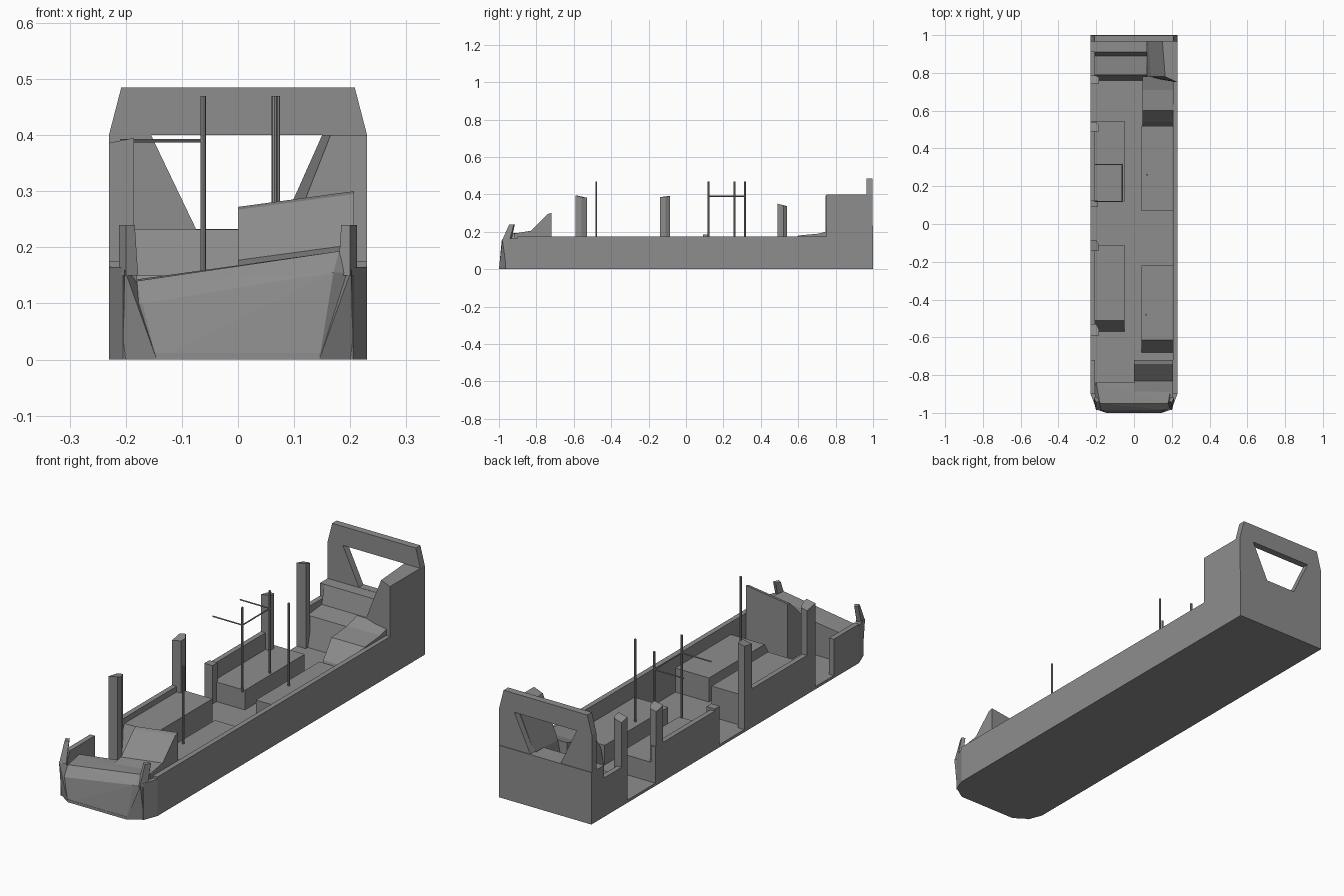
import bpy, bmesh
from mathutils import Vector

cube = bpy.data.objects.get("Cube")
if cube:
    bpy.data.objects.remove(cube)

grey = bpy.data.materials.new("plain_grey")
grey.use_nodes = True
tone = (0.27, 0.27, 0.27, 1)
grey.diffuse_color = tone
grey.node_tree.nodes["Principled BSDF"].inputs["Base Color"].default_value = tone


def finish(name, bm):
    bmesh.ops.recalc_face_normals(bm, faces=bm.faces)
    mesh = bpy.data.meshes.new(name)
    bm.to_mesh(mesh)
    bm.free()
    mesh.materials.append(grey)
    obj = bpy.data.objects.new(name, mesh)
    bpy.context.collection.objects.link(obj)
    return obj


def loft(name, ring_a, ring_b):
    """Solid between two rings with the same number of points."""
    bm = bmesh.new()
    a = [bm.verts.new(p) for p in ring_a]
    b = [bm.verts.new(p) for p in ring_b]
    bm.faces.new(a)
    bm.faces.new(b)
    for i in range(len(a)):
        j = (i + 1) % len(a)
        bm.faces.new((a[i], a[j], b[j], b[i]))
    return finish(name, bm)


def hull(name, points):
    bm = bmesh.new()
    for p in points:
        bm.verts.new(p)
    result = bmesh.ops.convex_hull(bm, input=bm.verts)
    bmesh.ops.delete(bm, geom=list(set(result["geom_interior"] + result["geom_unused"])), context="VERTS")
    bmesh.ops.dissolve_limit(bm, angle_limit=0.01, verts=bm.verts, edges=bm.edges)
    return finish(name, bm)


def along_x(name, profile, x0, x1):
    return loft(name, [(x0, y, z) for y, z in profile], [(x1, y, z) for y, z in profile])


def along_y(name, profile, y0, y1):
    return loft(name, [(x, y0, z) for x, z in profile], [(x, y1, z) for x, z in profile])


def along_z(name, plan, z0, z1):
    return loft(name, [(x, y, z0) for x, y in plan], [(x, y, z1) for x, y in plan])


def box(name, x0, x1, y0, y1, z0, z1):
    return along_z(name, [(x0, y0), (x1, y0), (x1, y1), (x0, y1)], z0, z1)


def rod(name, start, end, radius=0.005):
    start, end = Vector(start), Vector(end)
    bm = bmesh.new()
    bmesh.ops.create_cone(bm, cap_ends=True, segments=8, radius1=radius, radius2=radius,
                          depth=(end - start).length)
    obj = finish(name, bm)
    obj.location = (start + end) / 2
    obj.rotation_euler = (end - start).to_track_quat("Z", "Y").to_euler()
    return obj


W, SILL, FLOOR = 0.23, 0.175, 0.012

# Floor plate with a chamfered front
half_plan = [(W, 1), (W, -0.9), (0.205, -0.96), (0.145, -1)]
along_z("floor", half_plan + [(-x, y) for x, y in reversed(half_plan)], 0, FLOOR)

# Side walls; the right one is broken by three doorways
box("left_wall", 0.207, W, -0.9, 0.76, 0, SILL)
for i, (y0, y1) in enumerate([(-0.9, -0.72), (-0.585, -0.085), (0.1, 0.545), (0.745, 0.97)]):
    box(f"right_wall_{i}", -W, -0.207, y0, y1, 0, SILL)
box("doorway_post_short", -W, -0.19, 0.09, 0.125, FLOOR, SILL + 0.01)

# Window pillars on the doorway side, with sloping tops
for name, y0, y1, top in [("front_pillar", -0.59, -0.53, 0.395), ("middle_pillar", -0.14, -0.085, 0.395),
                          ("rear_pillar", 0.49, 0.54, 0.35), ("last_pillar", 0.745, 0.785, 0.395)]:
    plan = [(-W, y0), (-0.185, y0), (-0.185, y0 + 0.03), (-0.2, y1), (-W, y1)]
    loft(name, [(x, y, FLOOR) for x, y in plan],
         [(x, y, top - 0.01 - 0.2 * (-0.185 - x) + 0.01 * (y == (y1 if "middle" in name else y0)))
          for x, y in plan])

# Back panel around a tapered window
BACK = (0.965, 0.997)
along_y("back_lower", [(-W, 0), (W, 0), (W, 0.233), (-W, 0.233)], 0.965, 1)
along_y("back_upper", [(-W, 0.4), (W, 0.4), (0.208, 0.485), (-0.208, 0.485)], *BACK)
for side, s in (("left", 1), ("right", -1)):
    along_y(f"back_window_{side}", [(s * W, 0.233), (s * 0.075, 0.233), (s * 0.155, 0.4), (s * W, 0.4)], *BACK)

# Tall rear corner block whose inner face follows the window
loft("rear_corner_block",
     [(W, 0.75, 0), (0.05, 0.78, 0), (0.09, 0.78, 0.21), (0.165, 0.78, 0.4), (W, 0.75, 0.4)],
     [(W, 0.97, 0), (0.05, 0.97, 0), (0.075, 0.97, 0.232), (0.15, 0.97, 0.4), (W, 0.97, 0.4)])

# Rear bench with sloping backrest, and the shelf behind it
along_x("rear_bench", [(0.76, FLOOR), (0.79, 0.14), (0.89, 0.15), (0.91, 0.232), (0.97, 0.232), (0.97, FLOOR)],
        -0.208, 0.07)
box("rear_shelf_edge", -W, -0.2, 0.91, 0.97, SILL, 0.232)

# Seat platforms on either side of the aisle
along_x("right_front_platform", [(-0.57, FLOOR), (-0.51, 0.15), (-0.11, 0.15), (-0.11, FLOOR)], -0.21, -0.05)
box("right_rear_platform", -0.21, -0.05, 0.12, 0.545, FLOOR, 0.1)
along_x("left_front_platform", [(-0.68, FLOOR), (-0.615, 0.12), (-0.22, 0.12), (-0.22, FLOOR)], 0.04, 0.21)
box("left_rear_platform", 0.04, 0.21, 0.07, 0.52, FLOOR, 0.1)
along_x("left_raised_seat", [(0.52, FLOOR), (0.54, 0.1), (0.6, 0.18), (0.71, 0.19), (0.78, 0.21), (0.78, FLOOR)],
        0.045, 0.21)

# Nose: sloping front face and tilted ledge
nose = []
for s, brow, ledge in ((-1, 0.1, 0.14), (1, 0.155, 0.193)):
    nose += [(s * 0.205, -0.84, FLOOR), (s * 0.225, -0.9, 0), (s * 0.205, -0.96, 0), (s * 0.145, -1, 0),
             (s * 0.17, -0.985, brow), (s * 0.2, -0.965, brow), (s * 0.18, -0.95, ledge),
             (s * 0.2, -0.84, ledge)]
hull("nose", nose)

# Corner walls and leaning windscreen post stubs
for side, s in (("left", 1), ("right", -1)):
    hull(f"{side}_corner_wall", [(s * x, y, z) for x, y in ((W, -0.9), (0.207, -0.9), (0.205, -0.965),
                                                            (0.18, -0.955)) for z in (0, 0.165)])
    hull(f"{side}_corner_cheek", [(s * 0.205, -0.96, 0), (s * 0.145, -1, 0), (s * 0.202, -0.982, 0.16),
                                  (s * 0.205, -0.95, 0.16), (s * 0.18, -0.95, 0.14)])
    loft(f"{side}_windscreen_post",
         [(s * x, y, 0.15) for x, y in ((0.178, -0.965), (0.2, -0.985), (0.212, -0.945), (0.195, -0.935))],
         [(s * x, y, 0.24) for x, y in ((0.184, -0.935), (0.2, -0.945), (0.212, -0.92), (0.195, -0.915))])

# Driver's dashboard, lower towards the aisle
dash = [(-0.72, 0.3), (-0.74, 0.295), (-0.83, 0.205), (-0.92, 0.19), (-0.92, FLOOR), (-0.72, FLOOR)]
loft("dashboard", [(0.207, y, z) for y, z in dash],
     [(0, y, z - 0.028 if z > 0.1 else z) for y, z in dash])

# Grab poles and rails
for i, (x, y) in enumerate([(0.065, -0.48), (-0.062, 0.12), (-0.062, 0.315), (0.07, 0.26)]):
    rod(f"pole_{i}", (x, y, 0.09), (x, y, 0.47))
for i, y in enumerate((0.12, 0.315)):
    rod(f"cross_rail_{i}", (-0.21, y, 0.39), (-0.062, y, 0.39), 0.003)
rod("long_rail", (-0.062, 0.12, 0.39), (-0.062, 0.315, 0.39), 0.003)
